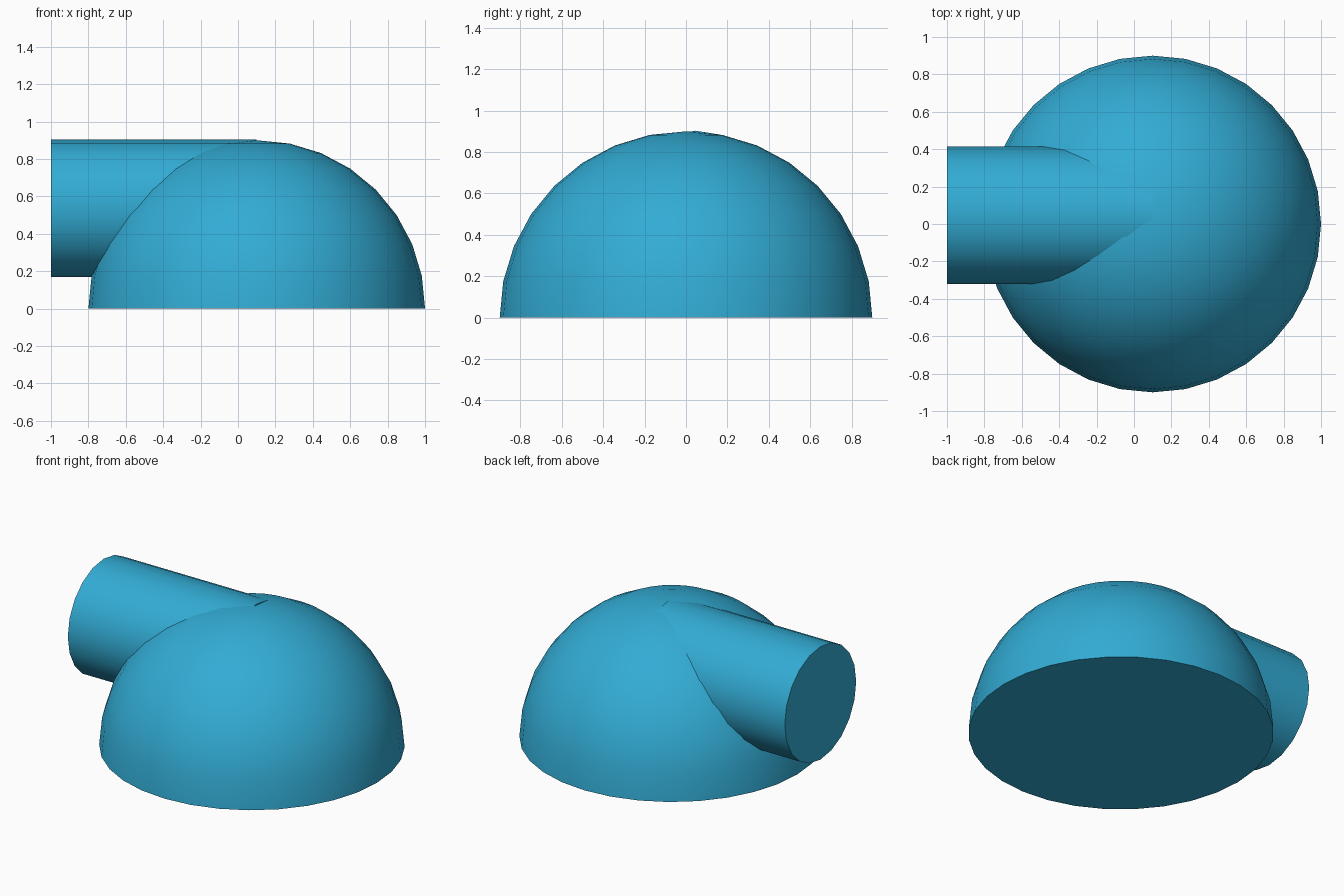
import bpy, bmesh, math
from mathutils import Matrix, Vector

default = bpy.data.objects.get("Cube")
if default:
    bpy.data.objects.remove(default, do_unlink=True)

# Single blue colour
blue = bpy.data.materials.new("blue")
blue.use_nodes = True
colour = (0.032, 0.41, 0.66, 1)
blue.diffuse_color = colour
blue.node_tree.nodes["Principled BSDF"].inputs["Base Color"].default_value = colour


def add_part(name, bm):
    """Turn a bmesh into a smooth object with sharp rims."""
    bmesh.ops.recalc_face_normals(bm, faces=bm.faces)
    mesh = bpy.data.meshes.new(name)
    bm.to_mesh(mesh)
    bm.free()
    mesh.materials.append(blue)
    obj = bpy.data.objects.new(name, mesh)
    bpy.context.collection.objects.link(obj)
    bpy.ops.object.select_all(action="DESELECT")
    obj.select_set(True)
    bpy.context.view_layer.objects.active = obj
    bpy.ops.object.shade_smooth_by_angle(angle=math.radians(30))
    return obj


# Dome: upper half of a sphere, closed by a flat base
bm = bmesh.new()
bmesh.ops.create_uvsphere(bm, u_segments=32, v_segments=16, radius=0.9)
below = [v for v in bm.verts if v.co.z < -0.01]
bmesh.ops.delete(bm, geom=below, context="VERTS")
rim = [e for e in bm.edges if e.is_boundary]
bmesh.ops.contextual_create(bm, geom=rim)
bmesh.ops.translate(bm, verts=bm.verts, vec=Vector((0.1, 0, 0)))
add_part("dome", bm)

# Pipe: horizontal cylinder running from the dome's middle out to one side
x_start, x_end = -1.0, 0.1
bm = bmesh.new()
bmesh.ops.create_cone(
    bm, cap_ends=True, segments=20, radius1=0.367, radius2=0.367,
    depth=x_end - x_start,
    matrix=Matrix.Translation(((x_start + x_end) / 2, 0.047, 0.536))
    @ Matrix.Rotation(math.radians(90), 4, "Y"))
add_part("side_pipe", bm)
